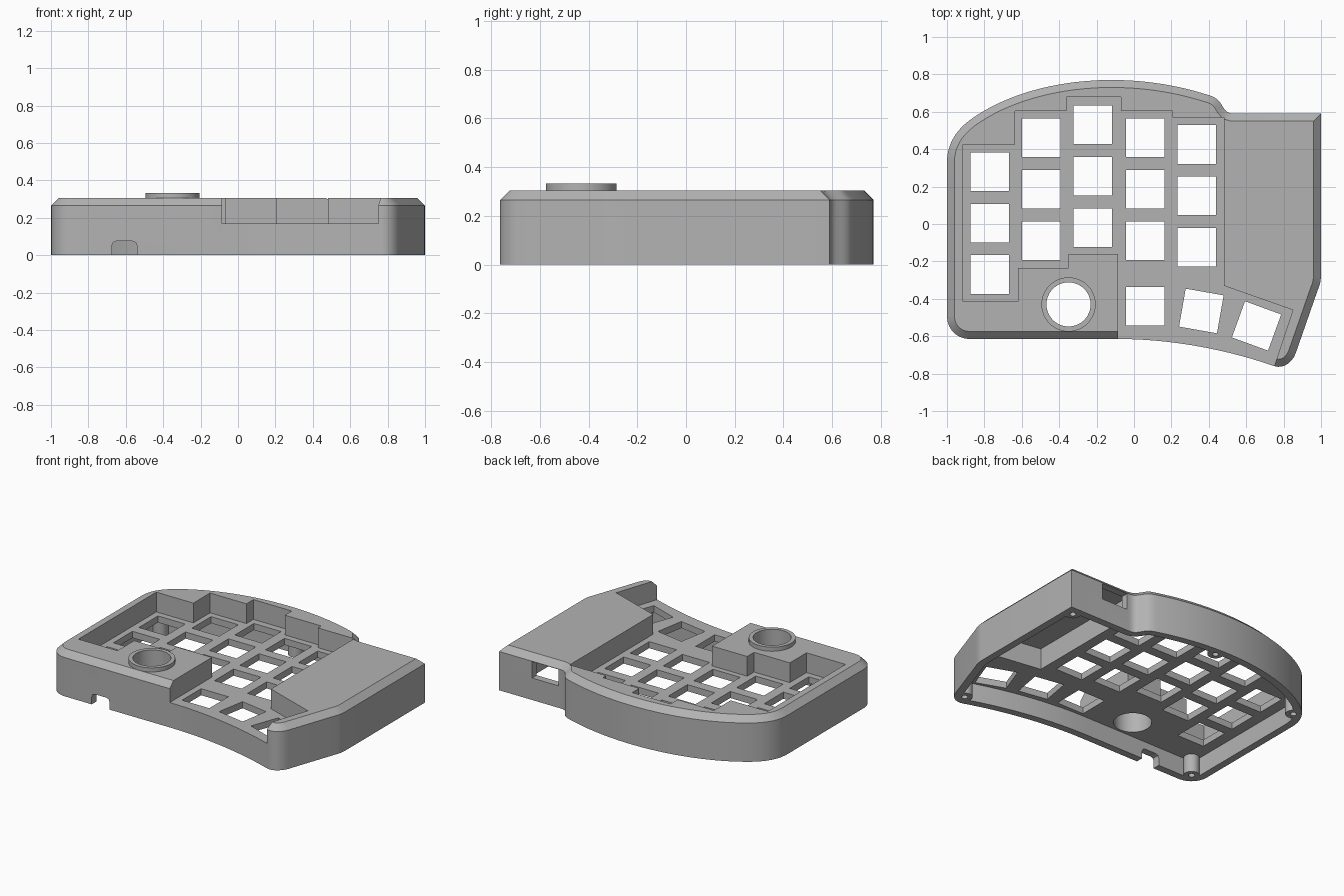
import bpy, bmesh, math
from mathutils import Vector, Matrix
from mathutils.geometry import interpolate_bezier

if "Cube" in bpy.data.objects:
    bpy.data.objects.remove(bpy.data.objects["Cube"], do_unlink=True)

TOP, SHOULDER, PLATE, CEILING = 0.305, 0.265, 0.17, 0.125

grey = bpy.data.materials.new("plain grey")
grey.use_nodes = True
grey.diffuse_color = (0.45, 0.45, 0.45, 1)
grey.node_tree.nodes["Principled BSDF"].inputs["Base Color"].default_value = (0.45, 0.45, 0.45, 1)


def make_object(name, bm):
    bmesh.ops.recalc_face_normals(bm, faces=bm.faces)
    mesh = bpy.data.meshes.new(name)
    bm.to_mesh(mesh)
    bm.free()
    mesh.materials.append(grey)
    obj = bpy.data.objects.new(name, mesh)
    bpy.context.collection.objects.link(obj)
    return obj


def loft(bm, layers):
    """Skin a stack of (outline, height) layers and cap both ends."""
    rings = [[bm.verts.new((x, y, z)) for x, y in poly] for poly, z in layers]
    for low, high in zip(rings, rings[1:]):
        for i in range(len(low)):
            j = (i + 1) % len(low)
            bm.faces.new((low[i], low[j], high[j], high[i]))
    bm.faces.new(rings[0][::-1])
    bm.faces.new(rings[-1])


def prism(name, polys, z0, z1):
    bm = bmesh.new()
    for poly in polys:
        loft(bm, [(poly, z0), (poly, z1)])
    return make_object(name, bm)


def circle(x, y, r, n=48):
    return [(x + r * math.cos(2 * math.pi * i / n), y + r * math.sin(2 * math.pi * i / n))
            for i in range(n)]


def square(x, y, size, degrees=0):
    turn = Matrix.Rotation(math.radians(degrees), 2)
    h = size / 2
    return [tuple(Vector((x, y)) + turn @ Vector(c)) for c in ((-h, -h), (h, -h), (h, h), (-h, h))]


def inset(poly, d):
    """Move a counter-clockwise outline inward with mitred corners."""
    out = []
    for i, p in enumerate(poly):
        a, b, c = Vector(poly[i - 1]), Vector(p), Vector(poly[(i + 1) % len(poly)])
        e, f = (b - a).normalized(), (c - b).normalized()
        n1, n2 = Vector((-e.y, e.x)), Vector((-f.y, f.x))
        out.append(tuple(b + (n1 + n2) * d / (1 + n1.dot(n2))))
    return out


def combine(target, tool, operation):
    mod = target.modifiers.new(operation, "BOOLEAN")
    mod.operation, mod.solver, mod.object = operation, "EXACT", tool
    bpy.context.view_layer.objects.active = target
    bpy.ops.object.modifier_apply(modifier=mod.name)
    bpy.data.objects.remove(tool, do_unlink=True)


# Outer outline: curved stretches joined by straight ones
curves = [
    (((-1, -.495), (-1, -.561), (-.946, -.615), (-.88, -.615)), 8),
    (((-.08, -.615), (.2, -.615), (.5, -.672), (.75, -.76)), 14),
    (((.75, -.76), (.795, -.775), (.845, -.745), (.865, -.69)), 8),
    (((.98, -.36), (.99, -.335), (1, -.31), (1, -.28)), 4),
    (((1, .59), (1, .59), (1, .59), (1, .59)), 2),
    (((.54, .59), (.5, .59), (.49, .6), (.47, .635)), 6),
    (((.47, .635), (.45, .67), (.43, .682), (.38, .695)), 6),
    (((.38, .695), (.22, .745), (.05, .77), (-.12, .77)), 12),
    (((-.12, .77), (-.42, .77), (-.68, .69), (-.85, .575)), 14),
    (((-.85, .575), (-.95, .51), (-1, .43), (-1, .33)), 10),
]
outline = []
for points, count in curves:
    for p in interpolate_bezier(*[Vector(q) for q in points], count):
        if not outline or (p.xy - Vector(outline[-1])).length > 1e-4:
            outline.append(tuple(p.xy))

# Case shell with a chamfered top edge
bm = bmesh.new()
loft(bm, [(outline, 0), (outline, SHOULDER), (inset(outline, .04), TOP)])
case = make_object("keyboard_case", bm)

# Hollow underside, and the taller electronics pocket
combine(case, prism("cavity", [inset(outline, .05)], -.1, CEILING), "DIFFERENCE")
pocket = [(.51, -.29), (.9, -.35), (.95, -.25), (.95, .54), (.51, .54)]
combine(case, prism("pocket", [pocket], .05, .27), "DIFFERENCE")

# Stepped key well, open at the front
well = [(-.915, -.415), (-.62, -.415), (-.62, -.235), (-.35, -.235), (-.35, -.16),
        (-.085, -.16), (-.085, -.91), (.70, -.91), (.85, -.46), (.48, -.33),
        (.48, .57), (.205, .57), (.205, .605), (-.07, .605), (-.07, .68),
        (-.36, .68), (-.36, .605), (-.635, .605), (-.635, .425), (-.915, .425)]
combine(case, prism("key_well", [well], PLATE, .5), "DIFFERENCE")

# Key holes: five columns and two turned thumb keys
holes = []
for x, y_top in ((-.77, .28), (-.495, .46), (-.22, .53), (.06, .46), (.335, .425)):
    holes += [square(x, y_top - row * .275, .206) for row in range(3)]
holes += [square(.06, -.44, .206), square(.36, -.465, .206, -10), square(.655, -.545, .206, -20)]
combine(case, prism("key_holes", holes, .05, .25), "DIFFERENCE")

# Dial collar and its opening
combine(case, prism("collar", [circle(-.35, -.43, .145)], .2, .333), "UNION")
combine(case, prism("collar_hole", [circle(-.35, -.43, .118)], .05, .4), "DIFFERENCE")

# Screw bosses
screws = [(.935, .525), (-.06, .712), (-.905, .455), (-.91, -.53), (.79, -.69)]
combine(case, prism("bosses", [circle(x, y, .05, 20) for x, y in screws], 0, .15), "UNION")
combine(case, prism("screw_holes", [circle(x, y, .02, 16) for x, y in screws], -.1, .1), "DIFFERENCE")

# Cable notch at the front and port at the back
notch = [(-.675, -.1), (-.54, -.1), (-.54, .05), (-.547, .068), (-.565, .075),
         (-.65, .075), (-.668, .068), (-.675, .05)]
cable = prism("cable_notch", [notch], .5, .7)
cable.data.transform(Matrix.Rotation(math.radians(90), 4, "X"))
combine(case, cable, "DIFFERENCE")
port = [(.55, .5), (.75, .5), (.75, .7), (.55, .7)]
combine(case, prism("port", [port], .15, .262), "DIFFERENCE")

# Smooth the curved walls, keep corners crisp
bpy.ops.object.select_all(action="DESELECT")
case.select_set(True)
bpy.context.view_layer.objects.active = case
bpy.ops.object.shade_smooth_by_angle(angle=math.radians(25))
